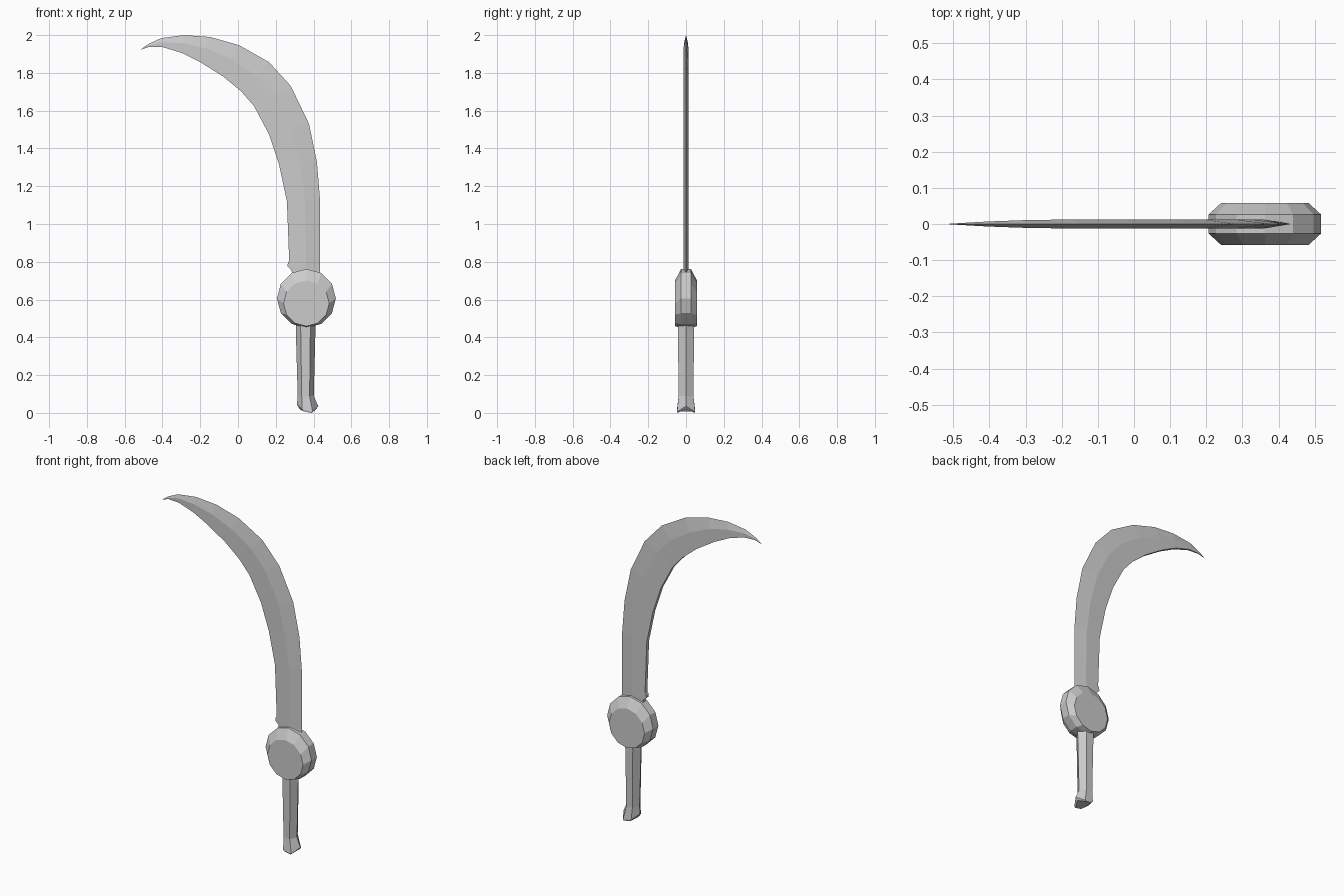
import bpy, bmesh, math

if "Cube" in bpy.data.objects:
    bpy.data.objects.remove(bpy.data.objects["Cube"])


def loft(name, rings):
    """Skin a list of closed rings and cap both ends."""
    bm = bmesh.new()
    loops = [[bm.verts.new(p) for p in ring] for ring in rings]
    for a, b in zip(loops, loops[1:]):
        n = len(a)
        for i in range(n):
            j = (i + 1) % n
            bm.faces.new((a[i], a[j], b[j], b[i]))
    bm.faces.new(loops[0])
    bm.faces.new(loops[-1])
    bmesh.ops.remove_doubles(bm, verts=bm.verts, dist=0.0005)
    bmesh.ops.recalc_face_normals(bm, faces=bm.faces)
    mesh = bpy.data.meshes.new(name)
    bm.to_mesh(mesh)
    bm.free()
    obj = bpy.data.objects.new(name, mesh)
    bpy.context.collection.objects.link(obj)
    return obj


# Blade: sharp outer edge, central ridge, flat inner edge
# each station: outer x, z, inner x, z, half thickness
stations = [
    (.434, .68, .290, .68, .0125), (.434, .735, .284, .755, .0125),
    (.434, .76, .262, .775, .0125), (.434, .78, .264, .795, .0125),
    (.434, .80, .271, .805, .0125), (.434, 1.13, .259, 1.12, .0125),
    (.418, 1.327, .217, 1.316, .0125), (.376, 1.53, .164, 1.475, .0125),
    (.280, 1.73, .085, 1.624, .0125), (.164, 1.857, .016, 1.703, .0125),
    (.005, 1.947, -.080, 1.782, .0125), (-.148, 1.99, -.200, 1.857, .0125),
    (-.286, 2.0, -.296, 1.905, .011), (-.407, 1.984, -.397, 1.936, .007),
    (-.476, 1.952, -.470, 1.938, .003), (-.513, 1.925, -.512, 1.924, .0006),
]
rings = []
for ox, oz, ix, iz, t in stations:
    mx, mz = ix + .55 * (ox - ix), iz + .55 * (oz - iz)
    rings.append([(ox, 0, oz), (mx, -t, mz), (ix, -t * .9, iz),
                  (ix, t * .9, iz), (mx, t, mz)])
loft("blade", rings)

# Guard: bevelled disc whose flat faces sit slightly low
rings = []
for y, r, cz in [(-.058, .121, .58), (-.026, .156, .606),
                 (.026, .156, .606), (.058, .121, .58)]:
    rings.append([(.362 + r * math.cos(math.tau * i / 12), y,
                   cz + r * math.sin(math.tau * i / 12)) for i in range(12)])
loft("disc_guard", rings)


def hexagon(x0, x1, hy, z):
    """Six-sided ring with points on the x ends; z for left, near-left, near-right, right."""
    a, b = x0 + (x1 - x0) * .25, x0 + (x1 - x0) * .74
    return [(x0, 0, z[0]), (a, -hy, z[1]), (b, -hy, z[2]),
            (x1, 0, z[3]), (b, hy, z[2]), (a, hy, z[1])]


# Handle: hexagonal grip flaring into a slanted pommel
loft("handle", [
    hexagon(.306, .412, .043, [.50] * 4),
    hexagon(.306, .410, .043, [.44] * 4),
    hexagon(.316, .401, .039, [.09] * 4),
    hexagon(.312, .425, .048, [.045, .018, .006, .035]),
    hexagon(.326, .412, .046, [.02, .008, 0, .018]),
])
